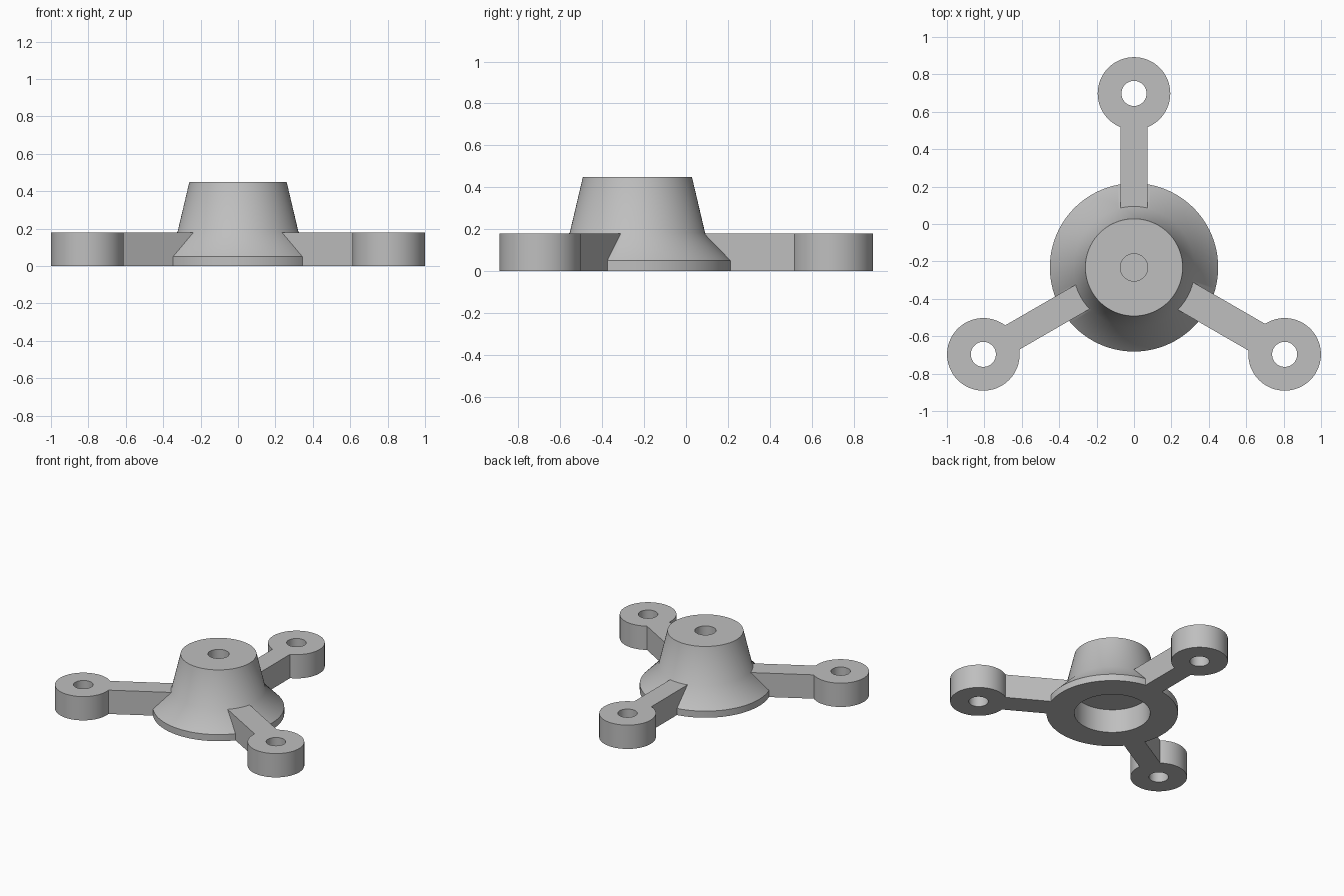
import bpy
import bmesh
from math import radians, pi
from mathutils import Matrix, Vector

default = bpy.data.objects.get("Cube")
if default:
    bpy.data.objects.remove(default, do_unlink=True)

HUB_Y = -0.232      # hub axis
REACH = 0.93        # hub axis to foot axis
THICK = 0.18        # arm and foot height

grey = bpy.data.materials.new("plain_grey")
grey.use_nodes = True
colour = (0.52, 0.52, 0.52, 1)
grey.diffuse_color = colour
grey.node_tree.nodes["Principled BSDF"].inputs["Base Color"].default_value = colour


def make_object(name, bm):
    bmesh.ops.recalc_face_normals(bm, faces=bm.faces)
    mesh = bpy.data.meshes.new(name)
    bm.to_mesh(mesh)
    bm.free()
    mesh.materials.append(grey)
    obj = bpy.data.objects.new(name, mesh)
    bpy.context.collection.objects.link(obj)
    return obj


def lathe(name, profile, centre, steps=72, closed=False):
    """Spin a radius/height profile about a vertical axis."""
    bm = bmesh.new()
    verts = [bm.verts.new((r, 0, z)) for r, z in profile]
    pairs = list(zip(verts, verts[1:]))
    if closed:
        pairs.append((verts[-1], verts[0]))
    edges = [bm.edges.new(p) for p in pairs]
    bmesh.ops.spin(bm, geom=verts + edges, cent=(0, 0, 0), axis=(0, 0, 1),
                   angle=2 * pi, steps=steps)
    bmesh.ops.remove_doubles(bm, verts=bm.verts, dist=0.0005)
    bmesh.ops.translate(bm, verts=bm.verts, vec=centre)
    return make_object(name, bm)


def arm(name, angle, side_a, side_b):
    """Flat bar running outwards from the hub wall into a foot."""
    start, end = 0.29, REACH - 0.1
    bm = bmesh.new()
    bmesh.ops.create_cube(bm, size=1)
    size = Matrix.Diagonal((end - start, side_b - side_a, THICK, 1))
    place = Matrix.Translation(((start + end) / 2, (side_a + side_b) / 2, THICK / 2))
    turn = Matrix.Translation((0, HUB_Y, 0)) @ Matrix.Rotation(angle, 4, "Z")
    bmesh.ops.transform(bm, matrix=turn @ place @ size, verts=bm.verts)
    return make_object(name, bm)


# Hub: flared base, tapered boss, blind top hole and open underside recess
hub = lathe("three_arm_mount", [
    (0, 0.20), (0.073, 0.20), (0.073, 0.45), (0.26, 0.45), (0.323, 0.183),
    (0.45, 0.05), (0.45, 0), (0.26, 0), (0.26, 0.178), (0, 0.178)],
    (0, HUB_Y, 0), steps=96)

# Arms with ring feet at their ends
parts = []
for side, degrees, a, b in (("back", 90, -0.073, 0.073),
                            ("left", -30, -0.079, 0.089),
                            ("right", 210, -0.076, 0.074)):
    angle = radians(degrees)
    outward = Matrix.Rotation(angle, 3, "Z") @ Vector((REACH, 0, 0))
    parts.append(arm(side + "_arm", angle, a, b))
    parts.append(lathe(side + "_foot", [(0.067, 0), (0.194, 0), (0.194, THICK),
                                        (0.067, THICK)],
                       outward + Vector((0, HUB_Y, 0)), closed=True))

# Fuse everything into one solid
bpy.ops.object.select_all(action="DESELECT")
bpy.context.view_layer.objects.active = hub
hub.select_set(True)
for part in parts:
    union = hub.modifiers.new("fuse", "BOOLEAN")
    union.operation = "UNION"
    union.solver = "EXACT"
    union.object = part
    bpy.ops.object.modifier_apply(modifier=union.name)
    bpy.data.objects.remove(part, do_unlink=True)

bpy.ops.object.shade_smooth_by_angle(angle=radians(35))
